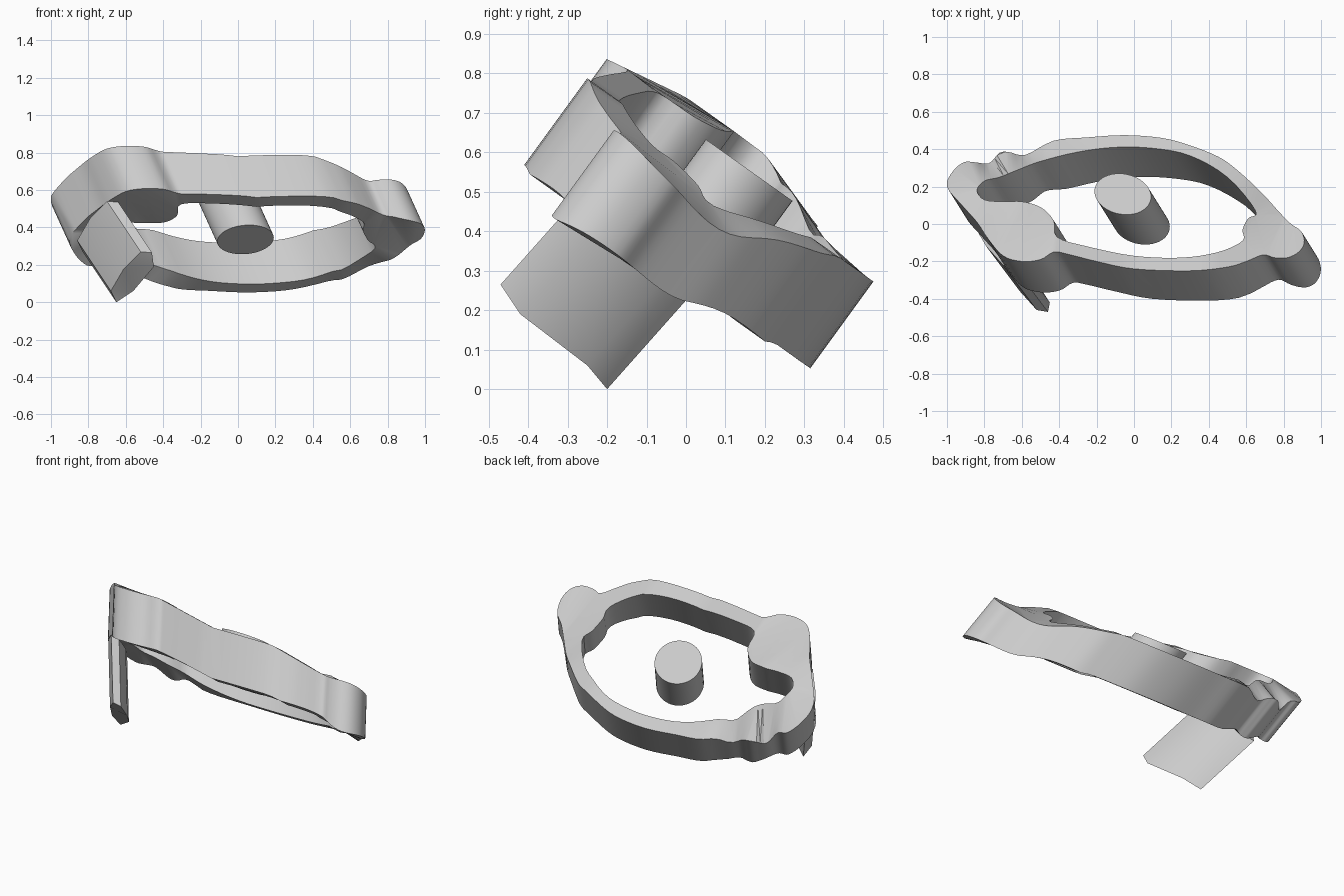
import bpy, bmesh, math
from mathutils import Vector

if "Cube" in bpy.data.objects:
    bpy.data.objects.remove(bpy.data.objects["Cube"])

DEPTH = Vector((0.10, -0.16, -0.22))   # slanted extrusion direction


def clamp(v):
    return min(1, max(0, v))


def bump(x, y, cx, cy, r):
    return math.exp(-((x - cx) ** 2 + (y - cy) ** 2) / r ** 2)


def height(x, y):
    """Tilted, slightly drooping surface that carries the top faces."""
    z = 0.61 - 0.71 * y - 0.27 * max(0, x - 0.4)
    z += min(0.13, 0.22 * max(0, -x)) * clamp((0.4 - y) / 0.2)
    if x < -0.4 and y < 0.1:                       # flatter top of the large lobe
        z = min(z, 0.74 - 0.48 * y)
    z += 0.05 * bump(x, y, 0.88, -0.13, 0.12)      # raised right lobe
    z -= 0.05 * bump(x, y, 0.76, 0.1, 0.15)        # sag behind the right lobe
    z -= 0.11 * bump(x, y, -0.77, 0.32, 0.06)      # notches beside the left lobe
    z -= 0.08 * bump(x, y, -0.58, 0.37, 0.07)
    return z - 0.03 * bump(x, y, -1, 0.2, 0.1)


def wall_depth(x, y):
    """Relative wall depth: shallower at the right, deeper at the large lobe."""
    return (1 - 0.24 * clamp((x - 0.45) / 0.25) * (1 - bump(x, y, 0.84, -0.17, 0.13))
            + 0.06 * bump(x, y, -0.6, -0.02, 0.25)
            - 0.35 * bump(x, y, -0.77, 0.32, 0.06) - 0.3 * bump(x, y, -0.58, 0.37, 0.07))


def smooth_loop(pts, steps=4):
    """Closed Catmull-Rom curve through the points."""
    pts = [Vector(p) for p in pts]
    n, out = len(pts), []
    for i in range(n):
        a, b, c, d = (pts[(i + k) % n] for k in (-1, 0, 1, 2))
        for s in range(steps):
            t = s / steps
            out.append(0.5 * (2 * b + (c - a) * t + (2 * a - 5 * b + 4 * c - d) * t * t
                              + (3 * b - a - 3 * c + d) * t ** 3))
    return out


def slanted_solid(name, loops, vector, surface=None, depth=lambda x, y: 1):
    """Fill closed loops, lay them on the surface, extrude along vector."""
    bm = bmesh.new()
    edges = []
    for loop in loops:
        vs = [bm.verts.new((p[0], p[1], 0)) for p in loop]
        for v, p in zip(vs, loop):
            if not surface:
                v.co.z = p[2]
        edges += [bm.edges.new((vs[i], vs[(i + 1) % len(vs)])) for i in range(len(vs))]
    bmesh.ops.triangle_fill(bm, edges=edges, use_beauty=True)
    if surface:
        for v in bm.verts:
            v.co.z = surface(v.co.x, v.co.y)
    ext = bmesh.ops.extrude_face_region(bm, geom=bm.faces[:], use_keep_orig=True)
    for v in ext["geom"]:
        if isinstance(v, bmesh.types.BMVert):
            v.co += vector * depth(v.co.x, v.co.y)
    bmesh.ops.recalc_face_normals(bm, faces=bm.faces[:])
    me = bpy.data.meshes.new(name)
    bm.to_mesh(me)
    bm.free()
    ob = bpy.data.objects.new(name, me)
    bpy.context.collection.objects.link(ob)
    bpy.context.view_layer.objects.active = ob
    bpy.ops.object.select_all(action='DESELECT')
    ob.select_set(True)
    bpy.ops.object.shade_smooth_by_angle(angle=math.radians(35))
    return ob


# Ring with lobes at both ends
outer = [(.84, .0), (.895, -.04), (.91, -.1), (.88, -.15), (.82, -.18), (.75, -.18),
         (.69, -.165), (.6, -.2), (.5, -.23), (.3, -.25), (0, -.24), (-.2, -.2),
         (-.36, -.16), (-.43, -.15), (-.5, -.19), (-.6, -.2), (-.7, -.17), (-.78, -.08),
         (-.84, .01), (-.92, .1), (-1, .2), (-.97, .28), (-.91, .33), (-.85, .33),
         (-.775, .325), (-.72, .38), (-.67, .385), (-.58, .37), (-.43, .445), (-.25, .463),
         (-.05, .475), (.15, .46), (.3, .42), (.45, .36), (.55, .29), (.68, .17), (.78, .06)]
inner = [(.65, .07), (.5, .25), (.3, .365), (.1, .405), (-.1, .41), (-.3, .385),
         (-.5, .335), (-.62, .29), (-.72, .25), (-.8, .23), (-.84, .18), (-.8, .13),
         (-.7, .12), (-.6, .12), (-.5, .09), (-.43, .02), (-.41, -.07), (-.25, -.12),
         (0, -.17), (.25, -.18), (.45, -.15), (.58, -.09), (.58, -.03), (.61, .03)]
slanted_solid("ring", [smooth_loop(outer), smooth_loop(inner)], DEPTH, height, wall_depth)

# Free-standing pin in the middle of the ring
pin = []
for i in range(48):
    a = math.tau * i / 48
    pin.append((-.06 + .15 * math.cos(a) - .02 * math.sin(a), .16 + .11 * math.sin(a)))
slanted_solid("center_pin", [pin], DEPTH, lambda x, y: 0.555 - 0.71 * (y - 0.16))

# Plate hanging under the large left lobe
plate = [(-.52, -.46, .27), (-.46, -.47, .265), (-.45, -.42, .19), (-.56, -.25, .06),
         (-.65, -.2, 0), (-.68, -.24, .06), (-.61, -.36, .18)]
slanted_solid("hanging_plate", [plate], Vector((-.18, .24, .27)))
